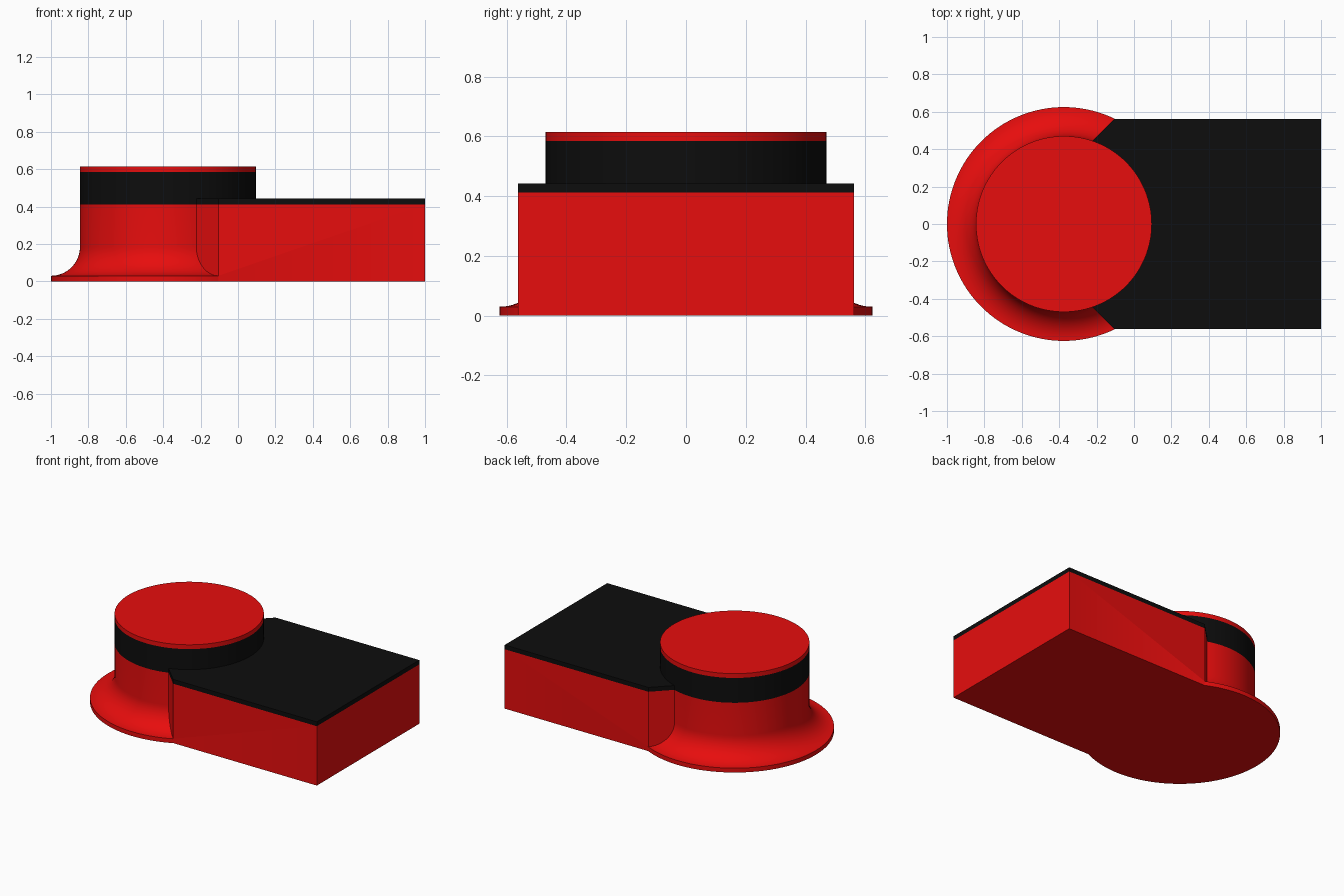
import bpy, bmesh, math

if "Cube" in bpy.data.objects:
    bpy.data.objects.remove(bpy.data.objects["Cube"])

CX, R_COL, R_FLANGE = -0.375, 0.47, 0.625
LIP, SPLIT, DECK, BAND, TOP = 0.03, 0.4125, 0.4425, 0.585, 0.615
SEGS = 128


def material(name, rgb):
    m = bpy.data.materials.new(name)
    m.diffuse_color = (*rgb, 1)
    m.use_nodes = True
    m.node_tree.nodes["Principled BSDF"].inputs["Base Color"].default_value = m.diffuse_color
    return m


RED = material("red", (0.8, 0.004, 0.004))
BLACK = material("black", (0.004, 0.004, 0.004))


def finish(name, bm, mat):
    bmesh.ops.recalc_face_normals(bm, faces=bm.faces)
    me = bpy.data.meshes.new(name)
    bm.to_mesh(me)
    bm.free()
    me.materials.append(mat)
    ob = bpy.data.objects.new(name, me)
    bpy.context.collection.objects.link(ob)
    return ob


def lathe(name, profile, mat):
    """Closed round solid from (radius, z) points, bottom to top."""
    bm = bmesh.new()
    rings = [[bm.verts.new((CX + r * math.cos(2 * math.pi * i / SEGS),
                            r * math.sin(2 * math.pi * i / SEGS), z))
              for i in range(SEGS)] for r, z in profile]
    for a, b in zip(rings, rings[1:]):
        for i in range(SEGS):
            j = (i + 1) % SEGS
            bm.faces.new((a[i], a[j], b[j], b[i]))
    bm.faces.new(rings[0][::-1])
    bm.faces.new(rings[-1])
    return finish(name, bm, mat)


def slab(name, z0, z1, mat):
    """Rectangular block whose left corners are cut at 45 degrees into the column."""
    half = [(1.0, 0.5625), (-0.105, 0.5625), (-0.27, 0.3975)]
    outline = half + [(x, -y) for x, y in reversed(half)]
    bm = bmesh.new()
    face = bm.faces.new([bm.verts.new((x, y, z0)) for x, y in outline])
    ext = bmesh.ops.extrude_face_region(bm, geom=[face], use_keep_orig=True)
    top = [v for v in ext["geom"] if isinstance(v, bmesh.types.BMVert)]
    bmesh.ops.translate(bm, verts=top, vec=(0, 0, z1 - z0))
    return finish(name, bm, mat)


def activate(ob):
    bpy.ops.object.select_all(action='DESELECT')
    ob.select_set(True)
    bpy.context.view_layer.objects.active = ob


def fuse(ob, other):
    mod = ob.modifiers.new("union", 'BOOLEAN')
    mod.operation, mod.solver, mod.object = 'UNION', 'EXACT', other
    activate(ob)
    bpy.ops.object.modifier_apply(modifier=mod.name)
    bpy.data.objects.remove(other)


# Red base: column with a concave flared foot, fused with the block
fillet = R_FLANGE - R_COL
foot = [(R_FLANGE - fillet * math.sin(t), LIP + fillet * (1 - math.cos(t)))
        for t in (math.pi / 2 * k / 16 for k in range(17))]
base = lathe("base", [(R_FLANGE, 0)] + foot + [(R_COL, SPLIT)], RED)
fuse(base, slab("block", 0, SPLIT, RED))

# Black layer: thin deck over the block, fused with the band round the column
deck = lathe("deck_and_band", [(R_COL, SPLIT), (R_COL, BAND)], BLACK)
fuse(deck, slab("deck", SPLIT, DECK, BLACK))

# Red cap on top
cap = lathe("cap", [(R_COL, BAND), (R_COL, TOP)], RED)

for ob in (base, deck, cap):
    activate(ob)
    bpy.ops.object.shade_smooth_by_angle(angle=math.radians(30))
